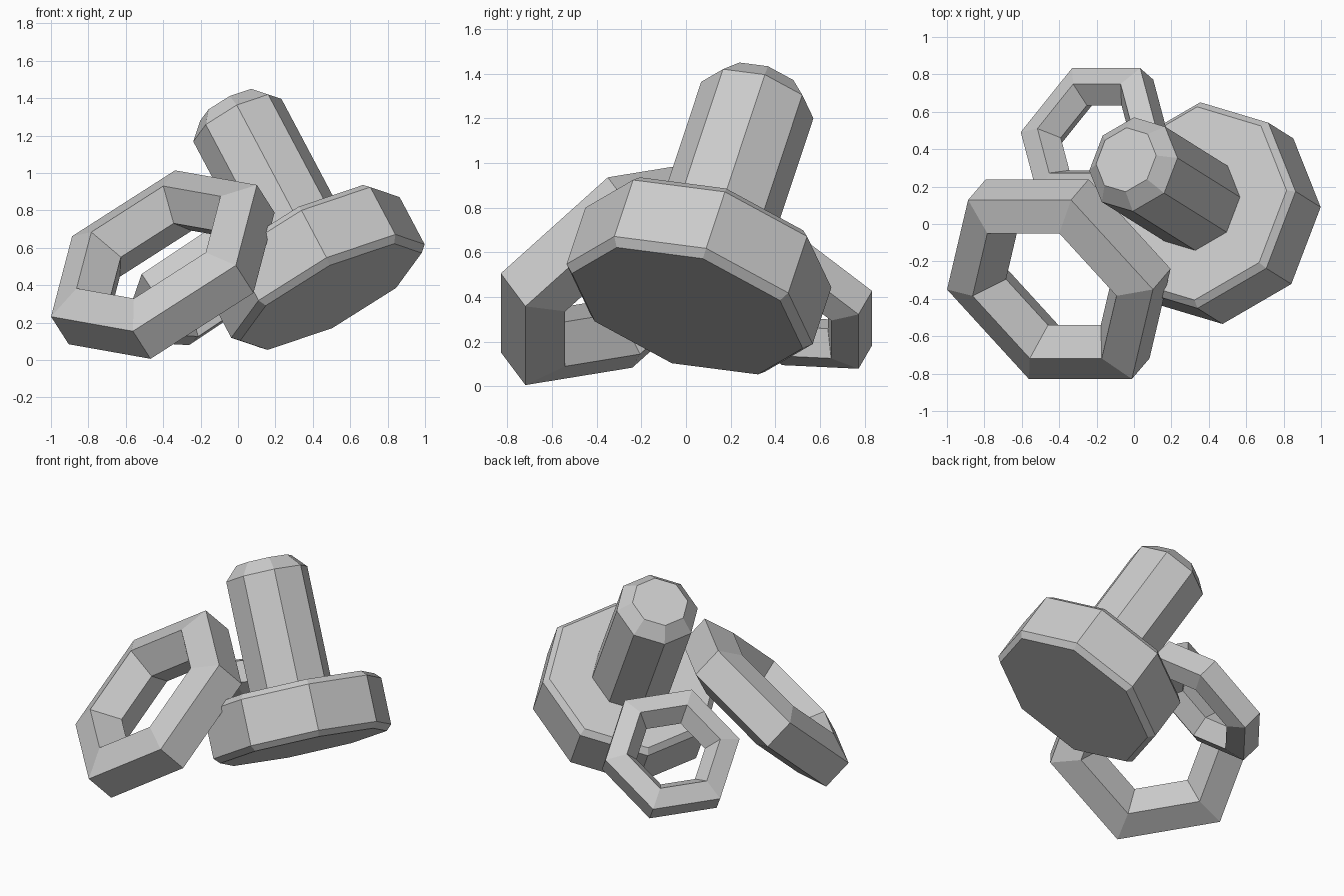
import bpy, bmesh
from math import cos, sin, pi
from mathutils import Vector, Matrix

if "Cube" in bpy.data.objects:
    bpy.data.objects.remove(bpy.data.objects["Cube"])


def lathe(name, profile, sides, origin, axis, toward, ring=False):
    """Turn (radius, height) points around an axis; 'toward' aims the first corner."""
    z = Vector(axis).normalized()
    x = Vector(toward)
    x = (x - z * x.dot(z)).normalized()
    y = z.cross(x)
    bm = bmesh.new()
    loops = []
    for r, h in profile:
        loops.append([bm.verts.new((r * cos(2 * pi * i / sides), r * sin(2 * pi * i / sides), h))
                      for i in range(sides)])
    n = len(loops)
    for k in range(n if ring else n - 1):
        a, b = loops[k], loops[(k + 1) % n]
        for i in range(sides):
            j = (i + 1) % sides
            bm.faces.new((a[i], a[j], b[j], b[i]))
    if not ring:
        bm.faces.new(loops[0][::-1])
        bm.faces.new(loops[-1])
    bmesh.ops.recalc_face_normals(bm, faces=bm.faces)
    mesh = bpy.data.meshes.new(name)
    bm.to_mesh(mesh)
    bm.free()
    obj = bpy.data.objects.new(name, mesh)
    bpy.context.collection.objects.link(obj)
    obj.matrix_world = Matrix.Translation(origin) @ Matrix((x, y, z)).transposed().to_4x4()
    return obj


def hex_ring(name, major, minor, origin, axis, toward):
    # pentagon section with its flat side facing outwards
    section = [(major - minor * cos(2 * pi * k / 5), minor * sin(2 * pi * k / 5)) for k in range(5)]
    return lathe(name, section, 6, origin, axis, toward, ring=True)


# Bolt: chamfered octagonal head and shaft in one piece
bolt_profile = [(0.543, 0), (0.579, 0.036), (0.579, 0.334), (0.543, 0.37),
                (0.264, 0.37), (0.264, 1.113), (0.18, 1.2)]
lathe("bolt", bolt_profile, 8, (0.497, 0.006, 0.338), (-0.449, 0.281, 0.847), (0.49, 0.068, 0.23))

# Large and small hexagonal nuts
hex_ring("large_nut", 0.511, 0.176, (-0.402, -0.295, 0.51), (-0.456, -0.533, 0.713), (0.55, 0, 0.352))
hex_ring("small_nut", 0.342, 0.119, (-0.206, 0.461, 0.391), (-0.499, 0.436, 0.748), (0.363, 0, 0.242))
